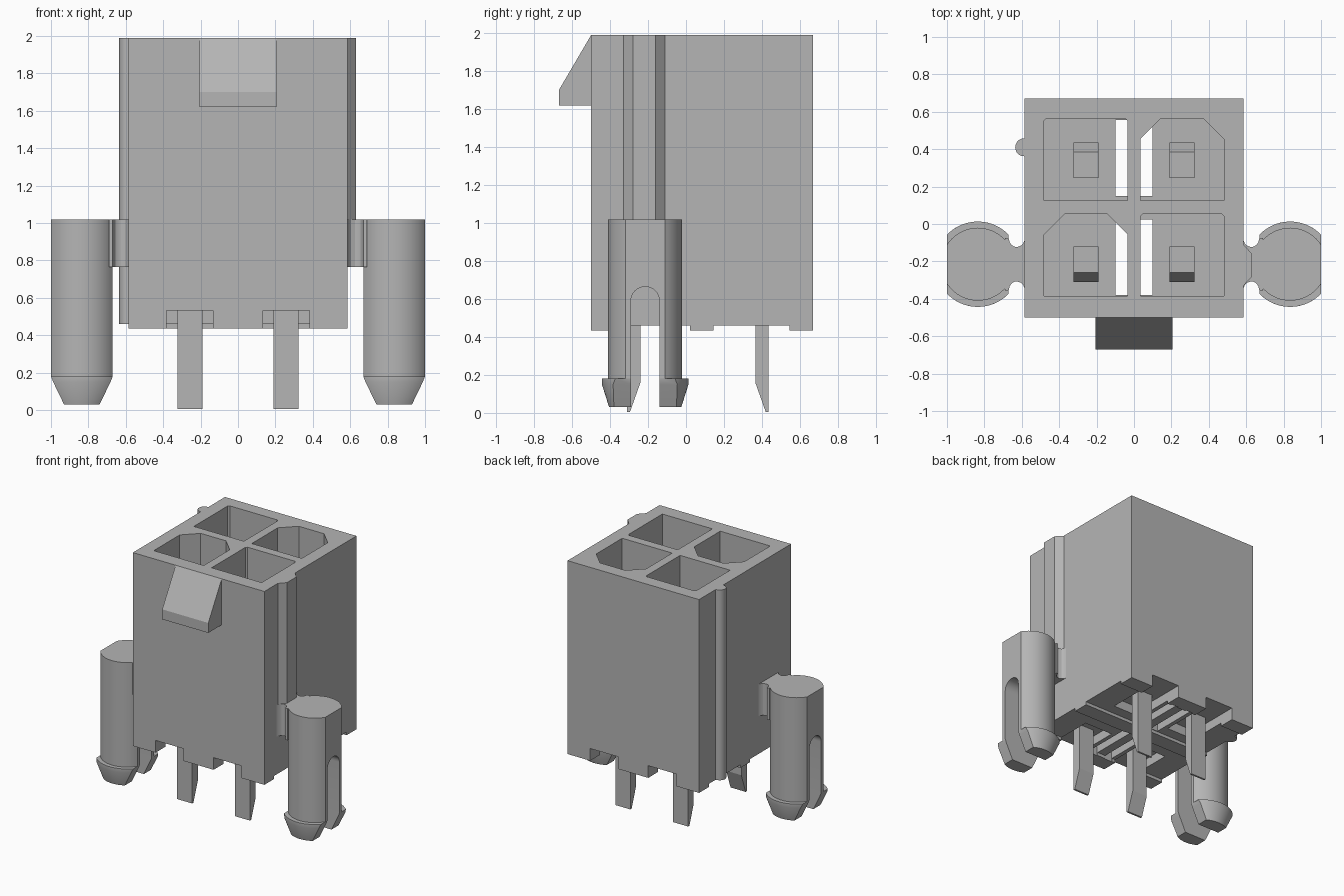
import bpy, bmesh, math
from mathutils import Vector

if "Cube" in bpy.data.objects:
    bpy.data.objects.remove(bpy.data.objects["Cube"], do_unlink=True)

grey = bpy.data.materials.new("light_grey_plastic")
grey.use_nodes = True
COLOUR = (0.46, 0.46, 0.46, 1)
grey.diffuse_color = COLOUR
grey.node_tree.nodes["Principled BSDF"].inputs["Base Color"].default_value = COLOUR


def loft(name, rings):
    """Closed solid through a list of equally long point rings."""
    bm = bmesh.new()
    loops = [[bm.verts.new(p) for p in ring] for ring in rings]
    n = len(loops[0])
    for a, b in zip(loops, loops[1:]):
        for i in range(n):
            j = (i + 1) % n
            bm.faces.new((a[i], a[j], b[j], b[i]))
    bm.faces.new(loops[0][::-1])
    bm.faces.new(loops[-1])
    bmesh.ops.recalc_face_normals(bm, faces=bm.faces[:])
    me = bpy.data.meshes.new(name)
    bm.to_mesh(me)
    bm.free()
    me.materials.append(grey)
    ob = bpy.data.objects.new(name, me)
    bpy.context.collection.objects.link(ob)
    return ob


def prism_z(name, pts, z0, z1):
    return loft(name, [[(x, y, z) for x, y in pts] for z in (z0, z1)])


def prism_x(name, pts, x0, x1):
    return loft(name, [[(x, y, z) for y, z in pts] for x in (x0, x1)])


def box(name, x0, x1, y0, y1, z0, z1):
    return prism_z(name, [(x0, y0), (x1, y0), (x1, y1), (x0, y1)], z0, z1)


def activate(ob):
    bpy.ops.object.select_all(action='DESELECT')
    ob.select_set(True)
    bpy.context.view_layer.objects.active = ob


def cut(ob, cutter):
    activate(ob)
    mod = ob.modifiers.new("cut", 'BOOLEAN')
    mod.operation = 'DIFFERENCE'
    mod.solver = 'EXACT'
    mod.object = cutter
    bpy.ops.object.modifier_apply(modifier=mod.name)
    bpy.data.objects.remove(cutter, do_unlink=True)


def smooth(ob):
    activate(ob)
    bpy.ops.object.shade_smooth_by_angle(angle=math.radians(25))


# Housing block
TOP, FLOOR = 1.99, 0.70
housing = box("housing", -0.585, 0.585, -0.5, 0.67, 0.435, TOP)

# Four contact cavities, two of them with cut rear corners
for x0, x1, y0, y1, keyed in ((-0.48, -0.035, 0.125, 0.565, False),
                              (0.035, 0.48, 0.125, 0.565, True),
                              (-0.48, -0.035, -0.385, 0.055, True),
                              (0.035, 0.48, -0.385, 0.055, False)):
    c = 0.11 if keyed else 0.012
    cut(housing, prism_z("cutter", [(x0, y0), (x1, y0), (x1, y1 - c), (x1 - c, y1),
                                    (x0 + c, y1), (x0, y1 - c)], FLOOR, 2.2))

# Underside relief between the three standoff bands
for y0, y1 in ((-0.375, 0.02), (0.145, 0.545)):
    cut(housing, box("cutter", -0.7, 0.7, y0, y1, 0.3, 0.46))

# Notches behind the solder tails and slots through the cavity floors
for s in (-1, 1):
    xa, xb = sorted((s * 0.133, s * 0.383))
    for y0, y1 in ((-0.6, -0.1), (0.23, 0.8)):
        cut(housing, box("cutter", xa, xb, y0, y1, 0.3, 0.533))
    xa, xb = sorted((s * 0.036, s * 0.1))
    for y0, y1 in ((-0.38, 0.025), (0.15, 0.555)):
        cut(housing, box("cutter", xa, xb, y0, y1, 0.3, FLOOR + 0.02))

# Latch wedge on the front
prism_x("latch_ramp", [(-0.49, TOP), (-0.5, TOP), (-0.67, 1.70), (-0.67, 1.62), (-0.49, 1.62)],
        -0.205, 0.205)

# Side ribs: rounded on the right, tapered on the left
arc = [math.radians(90 + 180 * i / 16) for i in range(17)]
round_rib = prism_z("round_rib", [(-0.575, 0.458)] +
                    [(-0.587 + 0.048 * math.cos(a), 0.41 + 0.048 * math.sin(a)) for a in arc] +
                    [(-0.575, 0.362)], 0.46, TOP)
smooth(round_rib)
prism_z("tapered_rib", [(0.575, -0.33), (0.585, -0.33), (0.632, -0.28), (0.632, -0.16),
                        (0.585, -0.11), (0.575, -0.11)], 0.77, TOP)

# Mounting pegs
PX, PY = 0.835, -0.215


def flat_circle(cx, r, hw, z, n=20):
    """Circle cut off by two flats at x = cx +- hw."""
    a0 = math.acos(min(1, hw / r))
    angs = [a0 + (math.pi - 2 * a0) * i / n for i in range(n + 1)]
    angs += [a + math.pi for a in angs]
    return [(cx + r * math.cos(a), PY + r * math.sin(a), z) for a in angs]


for s, side in ((-1, "right"), (1, "left")):
    cx = s * PX
    peg = loft(side + "_peg", [flat_circle(cx, r, hw, z) for r, hw, z in (
        (0.19, 0.095, 0.03), (0.228, 0.153, 0.15), (0.228, 0.165, 0.18),
        (0.195, 0.165, 0.1801), (0.195, 0.165, 1.02))])
    # Split with a rounded top
    slot = [(PY - 0.075, -0.1), (PY + 0.075, -0.1)]
    slot += [(PY + 0.075 * math.cos(math.pi * i / 16), 0.59 + 0.075 * math.sin(math.pi * i / 16))
             for i in range(17)]
    cut(peg, prism_x("cutter", slot, cx - 0.4, cx + 0.4))
    smooth(peg)

    # Waisted neck joining peg to housing
    half = [(0.575, 0.13), (0.585, 0.13), (0.592, 0.112), (0.605, 0.099), (0.625, 0.092),
            (0.64, 0.094), (0.655, 0.103), (0.665, 0.118), (0.67, 0.14), (0.69, 0.14)]
    neck = [(s * x, PY + d) for x, d in half] + [(s * x, PY - d) for x, d in reversed(half)]
    smooth(prism_z(side + "_peg_neck", neck, 0.765, 1.02))

# Contact pins with offset solder tails, rear row mirrored
pin = [(-0.31, 0.005), (-0.295, 0.005), (-0.24, 0.16), (-0.24, 0.62), (-0.12, 0.62),
       (-0.12, 1.40), (-0.26, 1.40), (-0.31, 1.31)]
for x, side in ((-0.257, "right"), (0.257, "left")):
    prism_x("front_" + side + "_pin", pin, x - 0.067, x + 0.067)
    prism_x("rear_" + side + "_pin", [(0.125 - y, z) for y, z in pin], x - 0.067, x + 0.067)
